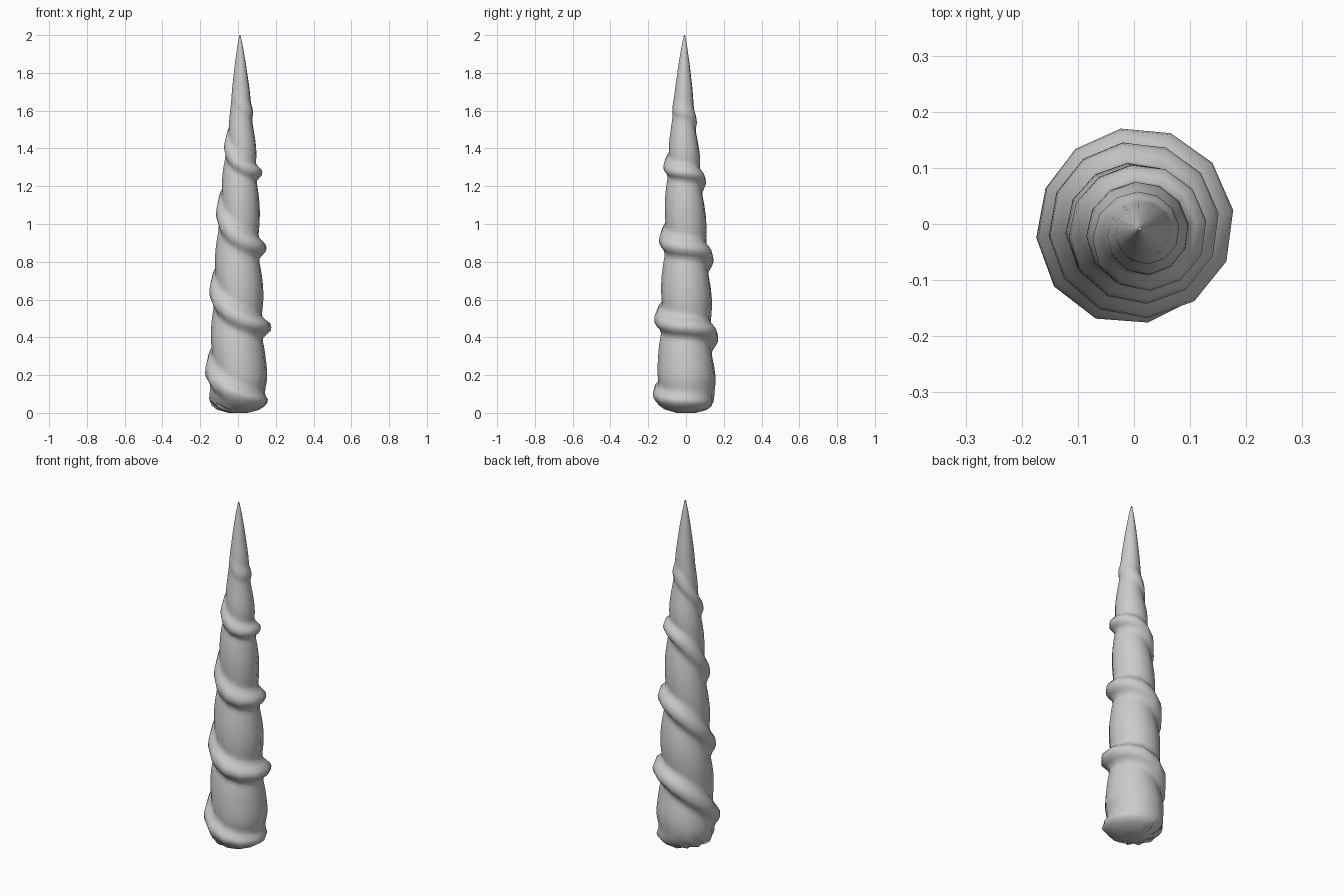
import bpy, bmesh, math

if "Cube" in bpy.data.objects:
    bpy.data.objects.remove(bpy.data.objects["Cube"])

SIDES = 12          # columns round the horn
ROWS = 22           # rows in one turn of the spiral
PITCH = 0.42        # height of one turn
TURNS = 8

# core radius by height
PROFILE = [(0.0, 0.05), (0.012, 0.105), (0.035, 0.138), (0.07, 0.156), (0.18, 0.160),
           (0.28, 0.151), (0.6, 0.139), (0.85, 0.123), (1.1, 0.108), (1.35, 0.089), (1.5, 0.069),
           (1.62, 0.056), (1.72, 0.046), (1.85, 0.029), (1.94, 0.015), (2.0, 0.003)]


def core_radius(z):
    for (z0, r0), (z1, r1) in zip(PROFILE, PROFILE[1:]):
        if z <= z1:
            return r0 + (r1 - r0) * (z - z0) / (z1 - z0)
    return PROFILE[-1][1]


def clamp01(v):
    return max(0.0, min(1.0, v))


def horn_point(col, row):
    a = 2 * math.pi * col / SIDES + math.radians(8)
    # height: tilted spiral, tightened towards the tip
    d = (row % ROWS) / ROWS * PITCH
    d = d - PITCH if d > PITCH / 2 else d
    z = 0.455 - PITCH * a / (2 * math.pi) + 0.055 * math.sin(a) + (row / ROWS - 2) * PITCH
    if z > 1.2:
        z = 1.2 + (z - 1.2) * 0.78
    z = max(0.0, min(2.0, z))
    r = core_radius(z)
    # raised ridge, lower on the steep side, with a groove beside it
    half = 0.054 - 0.010 * math.cos(a)
    height = 0.046 + 0.008 * math.cos(a)
    ridge = height * math.exp(-abs(d / half) ** 3 * 1.2) - 0.021 * math.exp(-(d / 0.11) ** 2)
    fade = clamp01((1.70 - z) / 0.25) * clamp01((z - 0.02) / 0.1)
    r += ridge * fade * r / 0.14
    # slight lean of the upper half
    lean = 0.016 * clamp01((z - 0.8) / 0.6) - 0.006 * clamp01((z - 1.65) / 0.35)
    return (r * math.cos(a) + lean, r * math.sin(a) - lean * 0.8, z)


# horn: grid that follows the spiral, each turn joining the next
bm = bmesh.new()
total = ROWS * TURNS
grid = [[bm.verts.new(horn_point(c, r)) for r in range(total)] for c in range(SIDES + 1)]
for c in range(SIDES):
    for r in range(total - 1):
        bm.faces.new((grid[c][r], grid[c + 1][r], grid[c + 1][r + 1], grid[c][r + 1]))
bmesh.ops.remove_doubles(bm, verts=bm.verts[:], dist=0.0008)
bmesh.ops.dissolve_degenerate(bm, edges=bm.edges[:], dist=0.0005)

# drop leftovers and close both ends
bmesh.ops.delete(bm, geom=[v for v in bm.verts if not v.link_faces], context='VERTS')
bmesh.ops.holes_fill(bm, edges=[e for e in bm.edges if e.is_boundary], sides=0)
bmesh.ops.recalc_face_normals(bm, faces=bm.faces[:])

mesh = bpy.data.meshes.new("spiral_horn")
bm.to_mesh(mesh)
bm.free()
horn = bpy.data.objects.new("spiral_horn", mesh)
bpy.context.collection.objects.link(horn)

mat = bpy.data.materials.new("plain grey")
mat.diffuse_color = (0.6, 0.6, 0.6, 1)
mat.use_nodes = True
mat.node_tree.nodes["Principled BSDF"].inputs["Base Color"].default_value = mat.diffuse_color
mesh.materials.append(mat)

bpy.context.view_layer.objects.active = horn
horn.select_set(True)
bpy.ops.object.shade_smooth_by_angle(angle=math.radians(70))
